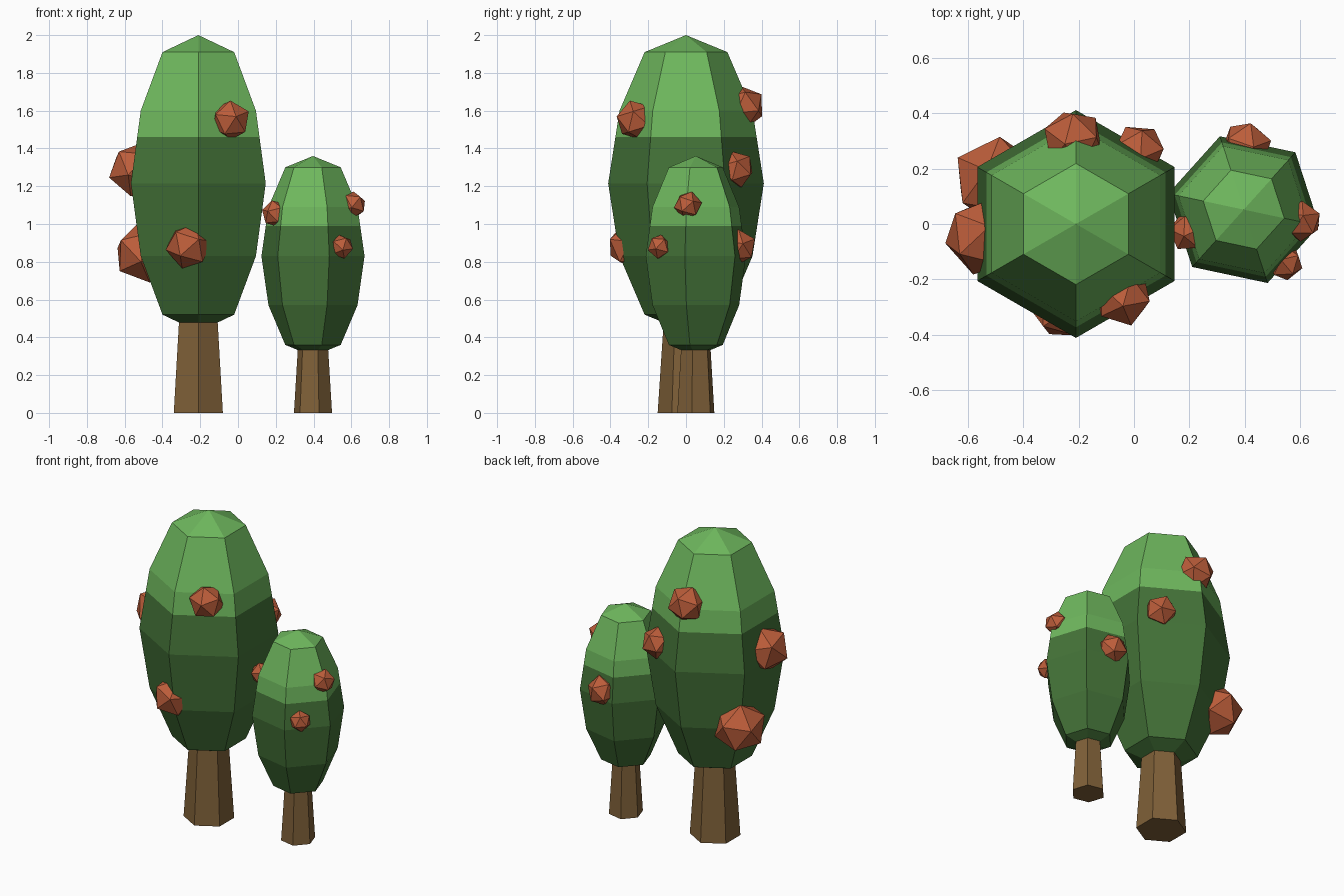
import bpy, bmesh, math
from mathutils import Matrix

if "Cube" in bpy.data.objects:
    bpy.data.objects.remove(bpy.data.objects["Cube"])


def material(name, rgb):
    m = bpy.data.materials.new(name)
    lin = [((c / 255 + 0.055) / 1.055) ** 2.4 for c in rgb]
    m.diffuse_color = (*lin, 1)
    m.use_nodes = True
    m.node_tree.nodes["Principled BSDF"].inputs["Base Color"].default_value = m.diffuse_color
    return m


LIGHT = material("light leaf green", (110, 183, 93))
DARK = material("dark leaf green", (68, 115, 56))
BARK = material("bark brown", (127, 96, 56))
FRUIT = material("fruit red brown", (188, 93, 58))


def finish(bm, name, mats):
    bmesh.ops.recalc_face_normals(bm, faces=bm.faces)
    me = bpy.data.meshes.new(name)
    bm.to_mesh(me)
    bm.free()
    for m in mats:
        me.materials.append(m)
    ob = bpy.data.objects.new(name, me)
    bpy.context.collection.objects.link(ob)
    return ob


def lathe(name, centre, turn, profile, mats, split=None):
    """Six-sided solid from (radius, z) pairs; faces above split are light."""
    bm = bmesh.new()
    rings = []
    for r, z in profile:
        angles = [math.radians(turn + 60 * k) for k in range(6)]
        rings.append([bm.verts.new((centre[0] + r * math.cos(a),
                                    centre[1] + r * math.sin(a), z)) for a in angles])
    for a, b in zip(rings, rings[1:]):
        for k in range(6):
            j = (k + 1) % 6
            bm.faces.new((a[k], a[j], b[j], b[k]))
    bm.faces.new(rings[0])
    bm.faces.new(rings[-1])
    bmesh.ops.remove_doubles(bm, verts=bm.verts, dist=0.0005)
    if split:
        for f in bm.faces:
            f.material_index = 0 if f.calc_center_median().z > split else 1
    return finish(bm, name, mats)


def crown(name, centre, turn, half, split):
    """Egg-shaped crown, half = (radius, z) from apex to widest ring, mirrored below."""
    mid = half[-1][1]
    prof = half + [(r, 2 * mid - z) for r, z in reversed(half[:-1])]
    # extra ring where the colour changes
    (r0, z0), (r1, z1) = half[-2], half[-1]
    t = (z0 - split) / (z0 - z1)
    prof.insert(len(half) - 1, (r0 + t * (r1 - r0), split))
    lathe(name, centre, turn, prof, [LIGHT, DARK], split)


# Large tree
BIG = (-0.21, 0.0)
lathe("large_trunk", BIG, 30, [(0.15, 0), (0.117, 0.5)], [BARK])
crown("large_crown", BIG, 30,
      [(0.0001, 2.0), (0.219, 1.91), (0.352, 1.6), (0.412, 1.215)], 1.46)

# Small tree
SMALL = (0.397, 0.052)
lathe("small_trunk", SMALL, 48, [(0.103, 0), (0.082, 0.34)], [BARK])
crown("small_crown", SMALL, 48,
      [(0.0001, 1.36), (0.15, 1.3), (0.241, 1.09), (0.279, 0.83)], 0.99)

# Faceted fruit: x, y, z, radius
FRUITS = [
    (-0.04, -0.265, 1.55, 0.108), (-0.26, -0.295, 0.885, 0.125),
    (-0.545, -0.045, 1.285, 0.145), (-0.5, 0.16, 0.845, 0.162),
    (-0.22, 0.305, 1.62, 0.115), (0.017, 0.265, 1.29, 0.1),
    (0.405, 0.28, 0.88, 0.095), (0.605, 0.01, 1.1, 0.075),
    (0.547, -0.14, 0.88, 0.066), (0.197, -0.03, 1.055, 0.073),
]
for i, (x, y, z, r) in enumerate(FRUITS):
    bm = bmesh.new()
    bmesh.ops.create_icosphere(
        bm, subdivisions=1, radius=r,
        matrix=Matrix.Translation((x, y, z)) @ Matrix.Rotation(i * 1.3, 4, 'Z')
        @ Matrix.Rotation(0.3, 4, 'X'))
    finish(bm, f"fruit_{i + 1}", [FRUIT])
